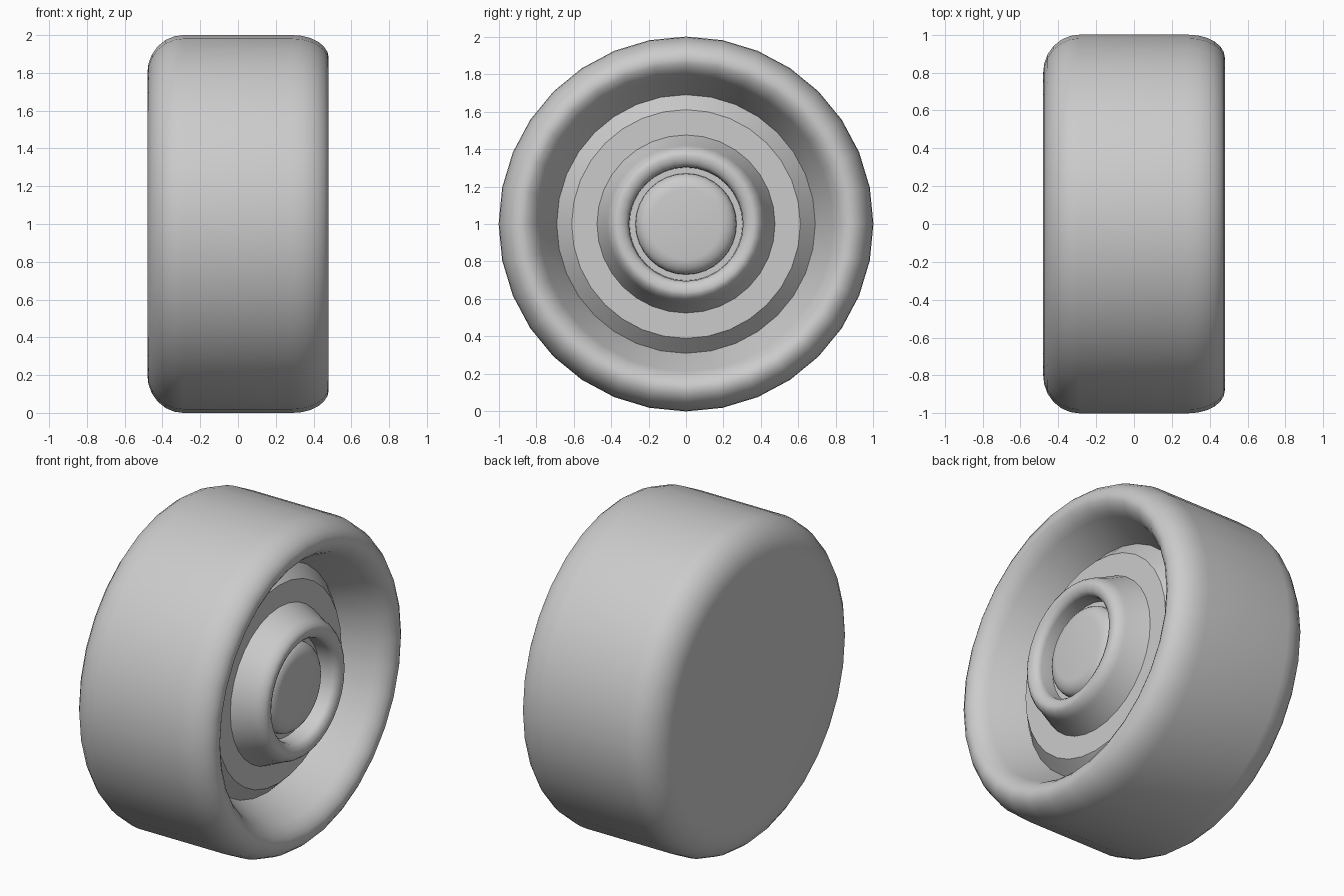
import bpy
import bmesh
import math
from mathutils import Matrix, Vector

if "Cube" in bpy.data.objects:
    bpy.data.objects.remove(bpy.data.objects["Cube"], do_unlink=True)

SIDES = 32

grey = bpy.data.materials.new("light_grey")
grey.use_nodes = True
colour = (0.6, 0.6, 0.6, 1)
grey.diffuse_color = colour
grey.node_tree.nodes["Principled BSDF"].inputs["Base Color"].default_value = colour


def rounded(start, corner, end, steps=5):
    """Points easing from start to end around a corner."""
    a, b, c = Vector(start), Vector(corner), Vector(end)
    ts = [i / steps for i in range(steps + 1)]
    w = math.sqrt(0.5)  # rational weight gives a circular arc
    return [(a * (1 - t) ** 2 + b * 2 * w * t * (1 - t) + c * t * t)
            / ((1 - t) ** 2 + 2 * w * t * (1 - t) + t * t) for t in ts]


def lathe(name, profile):
    """Turn a profile of (x, radius) points around the axle."""
    bm = bmesh.new()
    verts = [bm.verts.new((x, 0, r)) for x, r in profile]
    edges = [bm.edges.new(pair) for pair in zip(verts, verts[1:])]
    bmesh.ops.spin(bm, geom=verts + edges, cent=(0, 0, 0), axis=(1, 0, 0),
                   angle=math.tau, steps=SIDES, use_merge=True)
    bmesh.ops.remove_doubles(bm, verts=bm.verts, dist=0.0005)
    bmesh.ops.recalc_face_normals(bm, faces=bm.faces)
    # Open shells: the outermost face along the axle must look outward
    face = max(bm.faces, key=lambda f: abs(f.normal.x) * f.calc_center_median().x)
    if face.normal.x < 0:
        bmesh.ops.reverse_faces(bm, faces=bm.faces)
    bmesh.ops.transform(bm, matrix=Matrix.Translation((0, 0, 1)), verts=bm.verts)
    mesh = bpy.data.meshes.new(name)
    bm.to_mesh(mesh)
    bm.free()
    mesh.materials.append(grey)
    obj = bpy.data.objects.new(name, mesh)
    bpy.context.collection.objects.link(obj)
    bpy.ops.object.select_all(action="DESELECT")
    obj.select_set(True)
    bpy.context.view_layer.objects.active = obj
    bpy.ops.object.shade_smooth_by_angle(angle=math.radians(32))
    return obj


# Tyre: flat back, rounded shoulders, sloping inner wall
lathe("tyre", [(-0.48, 0)]
      + rounded((-0.48, 0.8), (-0.48, 1), (-0.29, 1), 6)
      + rounded((0.29, 1), (0.48, 1), (0.48, 0.88), 6)
      + rounded((0.48, 0.88), (0.48, 0.82), (0.4, 0.785), 4)
      + [(0.2, 0.69)])

# Wheel disc with a chamfered edge
lathe("wheel_disc", [(0.2, 0.69), (0.28, 0.61), (0.28, 0)])

# Raised hub ring with a rounded lip and a sunken floor
lathe("hub_ring", [(0.28, 0.475)]
      + rounded((0.39, 0.425), (0.465, 0.41), (0.465, 0.365), 5)
      + rounded((0.465, 0.365), (0.465, 0.305), (0.42, 0.305), 4)
      + [(0.34, 0.302), (0.34, 0)])

# Centre cap with a rounded edge
lathe("centre_cap", [(0.34, 0.27)]
      + rounded((0.36, 0.268), (0.41, 0.262), (0.415, 0.19), 5)
      + [(0.415, 0)])
